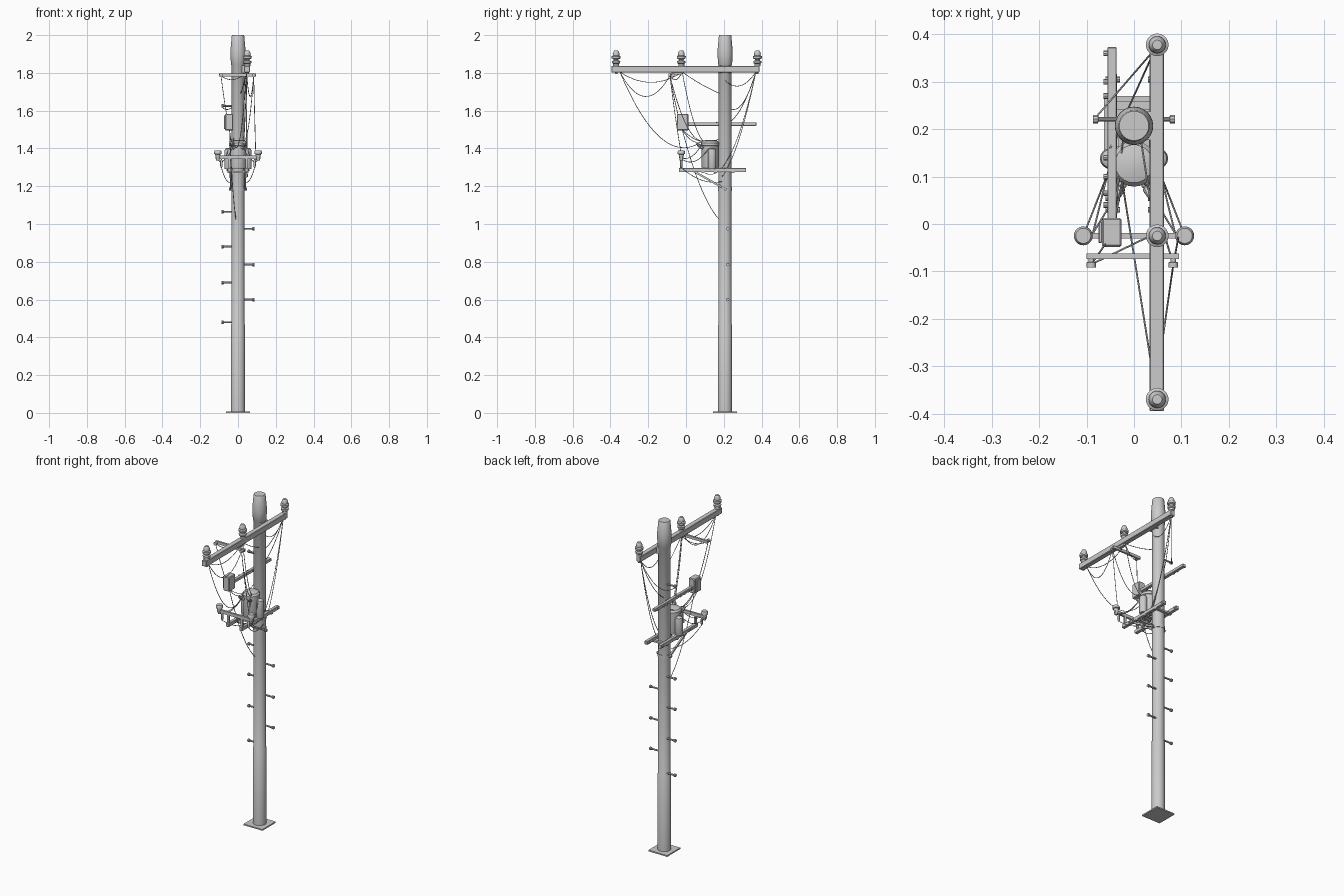
import bpy, bmesh, math
from mathutils import Vector

if "Cube" in bpy.data.objects:
    bpy.data.objects.remove(bpy.data.objects["Cube"])

PX, PY = 0.0, 0.207          # pole axis


def finish(name, bm, smooth=False):
    bmesh.ops.recalc_face_normals(bm, faces=bm.faces)
    me = bpy.data.meshes.new(name)
    bm.to_mesh(me)
    bm.free()
    ob = bpy.data.objects.new(name, me)
    bpy.context.collection.objects.link(ob)
    if smooth:
        bpy.ops.object.select_all(action='DESELECT')
        ob.select_set(True)
        bpy.context.view_layer.objects.active = ob
        bpy.ops.object.shade_smooth_by_angle(angle=math.radians(35))
    return ob


def box(name, x0, x1, y0, y1, z0, z1, bevel=0.0):
    bm = bmesh.new()
    bmesh.ops.create_cube(bm, size=1)
    for v in bm.verts:
        v.co = Vector(((x0 + x1) / 2 + v.co.x * (x1 - x0),
                       (y0 + y1) / 2 + v.co.y * (y1 - y0),
                       (z0 + z1) / 2 + v.co.z * (z1 - z0)))
    if bevel:
        bmesh.ops.bevel(bm, geom=bm.edges[:], offset=bevel, segments=1, affect='EDGES')
    return finish(name, bm)


def lathe(name, origin, profile, axis=(0, 0, 1), seg=20):
    """Revolve (radius, height) pairs round an axis, with closed ends."""
    q = Vector((0, 0, 1)).rotation_difference(Vector(axis).normalized())
    bm = bmesh.new()
    rings = []
    for r, h in profile:
        rings.append([bm.verts.new(Vector(origin) + q @ Vector((
            r * math.cos(2 * math.pi * i / seg), r * math.sin(2 * math.pi * i / seg), h)))
            for i in range(seg)])
    for a, b in zip(rings, rings[1:]):
        for i in range(seg):
            bm.faces.new((a[i], a[(i + 1) % seg], b[(i + 1) % seg], b[i]))
    bm.faces.new(rings[0][::-1])
    bm.faces.new(rings[-1])
    return finish(name, bm, True)


def bolt(name, origin, axis, r, length):
    return lathe(name, origin, [(r, 0), (r, length)], axis, 8)


def beam(name, a, b, w):
    """Square bar between two points."""
    a, b = Vector(a), Vector(b)
    q = (b - a).to_track_quat('Z', 'X')
    bm = bmesh.new()
    bmesh.ops.create_cube(bm, size=1)
    for v in bm.verts:
        v.co = (a + b) / 2 + q @ Vector((v.co.x * w, v.co.y * w, v.co.z * (b - a).length))
    return finish(name, bm)


def wire(a, b, sag, n=14):
    """Cable hanging between two points."""
    a, b = Vector(a), Vector(b)
    cu = bpy.data.curves.new("wire", 'CURVE')
    cu.dimensions = '3D'
    cu.bevel_depth = .0019
    cu.bevel_resolution = 1
    sp = cu.splines.new('POLY')
    sp.points.add(n)
    for i in range(n + 1):
        t = i / n
        p = a.lerp(b, t) - Vector((0, 0, 4 * sag * t * (1 - t)))
        sp.points[i].co = (*p, 1)
    bpy.context.collection.objects.link(bpy.data.objects.new("wire", cu))


# Pole with thicker foot sleeve and tapered cap, on a square plate
box("base_plate", PX - .063, PX + .063, PY - .063, PY + .063, 0, .008)
lathe("pole", (PX, PY, 0),
      [(.037, .004), (.037, .465), (.0345, .47), (.034, 1.84), (.037, 1.845),
       (.0405, 1.90), (.040, 1.92), (.033, 1.997), (.031, 2.0)], seg=24)

# Climbing steps, alternating sides
for s, heights in ((-1, (.48, .69, .88, 1.065, 1.625)), (1, (.60, .785, .975))):
    for z in heights:
        lathe("climbing_step", (s * .025, PY + .014, z),
              [(.005, 0), (.005, .050), (.009, .051), (.009, .062)], axis=(s, 0, 0), seg=10)

# Main crossarm and its pin insulators
box("main_crossarm", .033, .063, -.395, .388, 1.803, 1.837, .002)
box("crossarm_saddle", .020, .036, PY - .03, PY + .03, 1.80, 1.84)
pin = [(.016, 0), (.016, .012), (.021, .016), (.022, .026), (.013, .030), (.013, .036),
       (.023, .040), (.024, .052), (.017, .056), (.018, .066), (.014, .076), (.010, .082)]
for y in (-.37, -.025, .378):
    lathe("main_insulator", (.049, y, 1.836), pin)
    bolt("insulator_bolt", (.049, y, 1.794), (0, 0, 1), .007, .012)

# Small cross bar under the main arm, with end knobs
box("small_crossbar", -.10, .095, -.074, -.062, 1.78, 1.796)
box("crossbar_hanger", .04, .058, -.076, -.02, 1.792, 1.806)
for x in (-.09, .083):
    lathe("crossbar_knob", (x, -.073, 1.787), [(.006, 0), (.006, .007), (.010, .008), (.010, .019)],
          axis=(0, -1, 0), seg=12)

# Switch arm with hanging control box
box("switch_arm", -.056, -.037, .005, .373, 1.520, 1.538, .0015)
box("control_box", -.068, -.026, -.048, .013, 1.495, 1.583, .004)
box("control_box_door", -.075, -.067, -.04, .005, 1.503, 1.575, .002)
for y in (.04, .065, .10, .14, .27, .30, .36):
    bolt("switch_arm_bolt", (-.055, y, 1.529), (-1, 0, 0), .006, .009)

# Platform: two rails, straps and diagonal braces
for s in (-1, 1):
    x0, x1 = sorted((s * .036, s * .055))
    box("platform_rail", x0, x1, -.038, .318, 1.275, 1.296, .0015)
    beam("platform_brace", (s * .040, .04, 1.28), (s * .036, PY, 1.185), .010)
    bolt("brace_bolt", (s * .03, PY, 1.185), (s, 0, 0), .008, .018)
    for y in (.03, .055, .305):
        bolt("rail_bolt", (s * .03, y, 1.286), (s, 0, 0), .006, .03)
for y in (.09, .155, .25):
    box("platform_strap", -.055, .055, y - .008, y + .008, 1.27, 1.28)
lathe("brace_band", (PX, PY, 1.175), [(.037, 0), (.037, .02)], seg=24)

# Transformer tank with lid, bushings and side canisters
lathe("transformer_tank", (0, .127, 1.295),
      [(.042, 0), (.044, .006), (.044, .118), (.048, .120), (.048, .134), (.040, .145), (.015, .151)],
      seg=24)
for s in (-1, 1):
    lathe("side_canister", (s * .050, .138, 1.292),
          [(.020, 0), (.022, .005), (.022, .092), (.019, .105), (.009, .111)], seg=16)
    lathe("tank_bushing", (s * .022, .090, 1.40),
          [(.006, 0), (.010, .01), (.006, .016), (.010, .022), (.005, .045)],
          axis=(s * .3, -.8, .6), seg=10)

# Front low-voltage bar with cup insulators
box("front_bar", -.118, .118, -.031, -.019, 1.343, 1.362)
for s in (-1, 1):
    box("front_bar_post", s * .045 - .006, s * .045 + .006, -.031, -.019, 1.29, 1.345)
    lathe("front_insulator", (s * .107, -.025, 1.335),
          [(.008, 0), (.010, .012), (.013, .026), (.014, .034), (.020, .036), (.020, .047), (.016, .055)])
    lathe("front_fuse", (s * .088, -.025, 1.300), [(.004, 0), (.006, .006), (.006, .035), (.003, .043)], seg=10)

# Wire anchors
arm_front, arm_mid, arm_back = [(.045, y, 1.805) for y in (-.35, -.02, .37)]
knob_l, knob_r = [(x, -.085, 1.785) for x in (-.09, .083)]
tank_l, tank_r = [(x, .09, 1.44) for x in (-.025, .03)]
control = (-.045, -.02, 1.50)

# Sagging wires from the main arm
wire(arm_front, tank_l, .17)
wire(arm_front, knob_r, .12)
wire(arm_front, arm_mid, .055)
wire(arm_mid, tank_r, .06)
wire(arm_mid, (.01, PY, 1.68), .01)
wire(arm_back, (-.085, .22, 1.62), .08)
wire(arm_back, (-.05, .16, 1.54), .10)
wire(arm_back, (.035, PY, 1.76), .05)
wire(arm_back, (.05, .19, 1.25), .08)
wire(arm_back, (.04, .10, 1.27), .17)

# Wires from the small bar and the control box
wire(knob_r, (.095, -.02, 1.34), .02)
wire(knob_r, tank_r, .09)
wire(knob_l, control, .02)
wire(knob_l, arm_mid, .03)
wire(control, tank_l, .03)
wire(control, (-.02, PY, 1.47), .05)
wire(control, (-.01, .18, 1.02), .07)

# Mirrored low-voltage wires
for s in (-1, 1):
    wire((s * .107, -.025, 1.345), (s * .05, .12, 1.40), .04)
    wire((s * .09, -.025, 1.35), (s * .02, .09, 1.43), .03)
    wire((s * .088, -.025, 1.30), (s * .035, .19, 1.225), .03)
